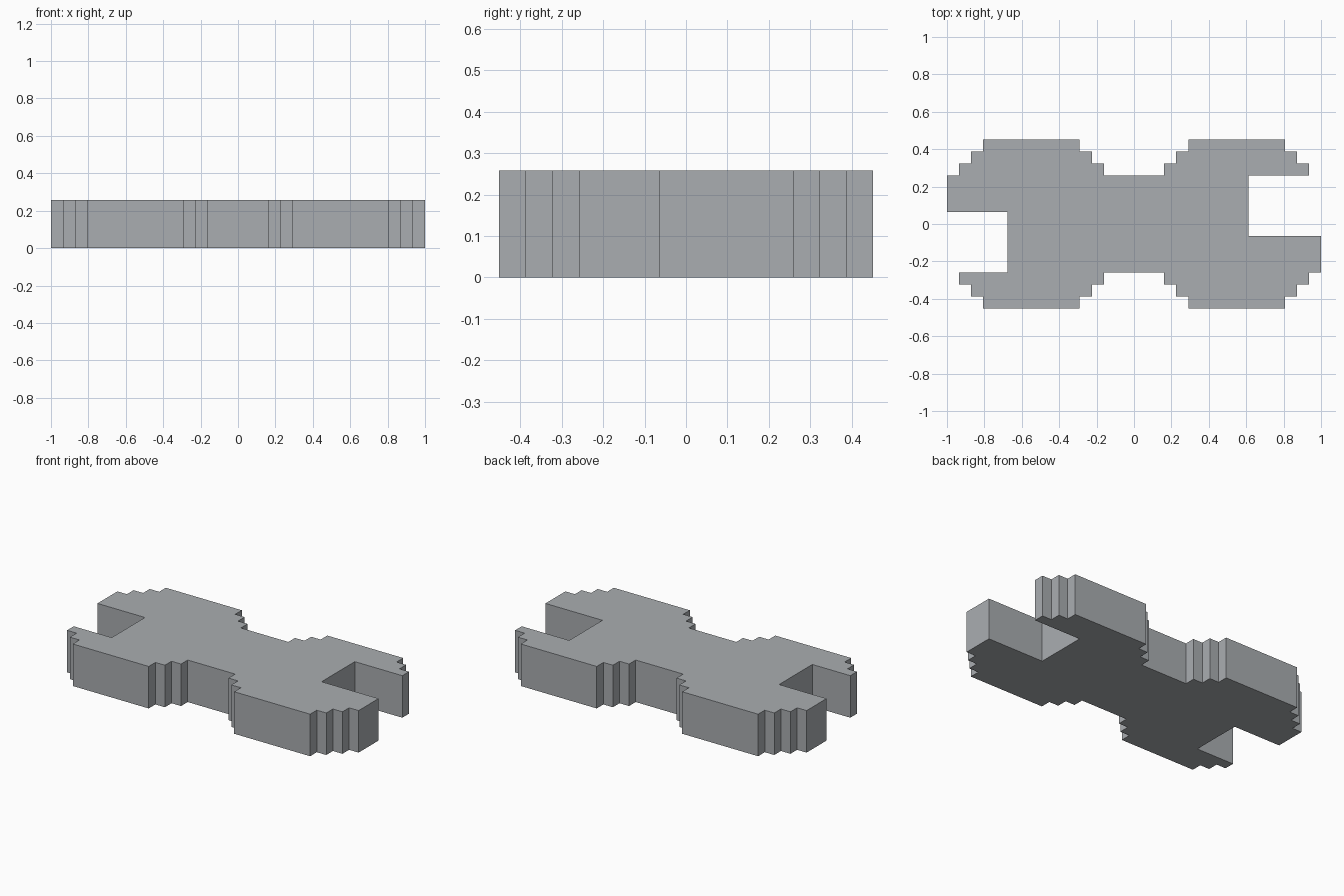
import bpy
import bmesh

cube = bpy.data.objects.get("Cube")
if cube:
    bpy.data.objects.remove(cube, do_unlink=True)

U = 2 / 31          # one grid step of the blocky outline
THICK = 4 * U

# Steel material
steel = bpy.data.materials.new("steel grey")
steel.use_nodes = True
colour = (0.40, 0.42, 0.44, 1)
steel.diffuse_color = colour
steel.node_tree.nodes["Principled BSDF"].inputs["Base Color"].default_value = colour

# Stepped back edge, left to right, in grid steps
steps = [(-15.5, 4), (-14.5, 5), (-13.5, 6), (-12.5, 7)]   # left jaw rises
heights = [(-4.5, 6), (-3.5, 5), (-2.5, 4),                # down to the handle
           (2.5, 5), (3.5, 6), (4.5, 7),                   # up to the right jaw
           (12.5, 6), (13.5, 5), (14.5, 4)]                # right jaw falls
edge = [(-15.5, 1)]
for x, y in steps + heights:
    edge += [(x, edge[-1][1]), (x, y)]
edge = edge[1:]

# Half outline ends in a jaw slot; the other half is the same turned 180 degrees
def half(sign, slot):
    return [(sign * x, sign * y) for x, y in edge + [(slot, 4), (slot, -1)]]

outline = half(1, 9.5) + half(-1, 10.5)

# Double ended wrench plate
bm = bmesh.new()
face = bm.faces.new([bm.verts.new((x * U, y * U, 0)) for x, y in outline])
top = bmesh.ops.extrude_face_region(bm, geom=[face])["geom"]
bmesh.ops.translate(bm, vec=(0, 0, THICK),
                    verts=[g for g in top if isinstance(g, bmesh.types.BMVert)])
bmesh.ops.recalc_face_normals(bm, faces=bm.faces)

mesh = bpy.data.meshes.new("wrench_plate")
bm.to_mesh(mesh)
bm.free()
mesh.materials.append(steel)
wrench = bpy.data.objects.new("wrench_plate", mesh)
bpy.context.collection.objects.link(wrench)
